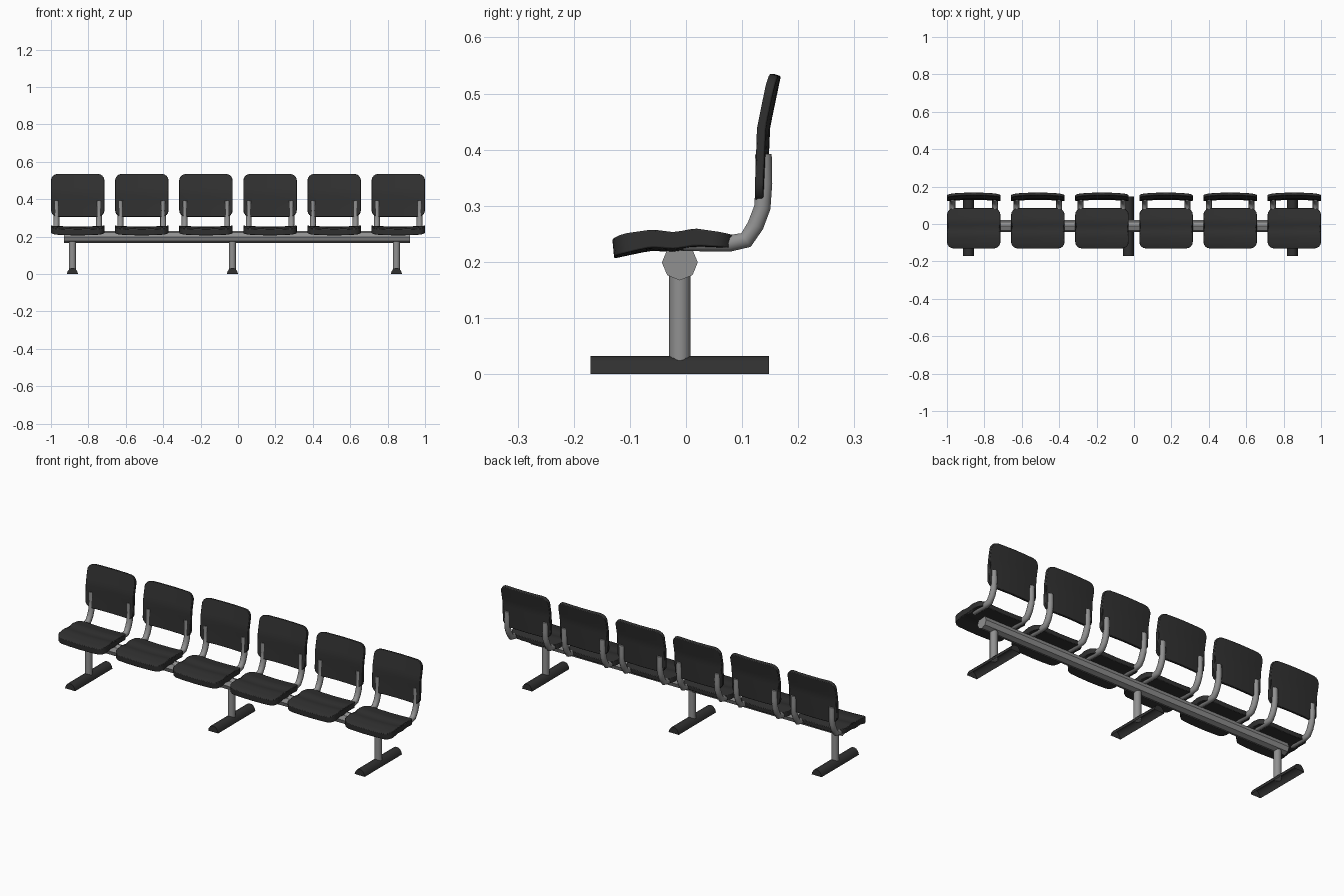
import bpy, bmesh, math
from mathutils import Vector

if "Cube" in bpy.data.objects:
    bpy.data.objects.remove(bpy.data.objects["Cube"])

black = bpy.data.materials.new("black_plastic")
black.diffuse_color = (0.03, 0.03, 0.03, 1)
black.use_nodes = True
black.node_tree.nodes["Principled BSDF"].inputs["Base Color"].default_value = black.diffuse_color
metal = bpy.data.materials.new("grey_metal")
metal.diffuse_color = (0.28, 0.28, 0.28, 1)
metal.use_nodes = True
metal.node_tree.nodes["Principled BSDF"].inputs["Base Color"].default_value = metal.diffuse_color


def finish(name, bm, mat, smooth=True):
    bmesh.ops.recalc_face_normals(bm, faces=bm.faces)
    me = bpy.data.meshes.new(name)
    bm.to_mesh(me)
    bm.free()
    ob = bpy.data.objects.new(name, me)
    bpy.context.collection.objects.link(ob)
    me.materials.append(mat)
    if smooth:
        bpy.ops.object.select_all(action='DESELECT')
        ob.select_set(True)
        bpy.context.view_layer.objects.active = ob
        bpy.ops.object.shade_smooth_by_angle(angle=math.radians(40))
    return ob


def tube(name, path, r, sides):
    # sweep a polygon along a path of points, mitred at the bends
    bm = bmesh.new()
    pts = [Vector(p) for p in path]
    rings = []
    for i, p in enumerate(pts):
        a = (p - pts[max(i - 1, 0)]).normalized()
        b = (pts[min(i + 1, len(pts) - 1)] - p).normalized()
        t = (a + b).normalized()
        u = Vector((1, 0, 0)) if abs(t.x) < 0.9 else Vector((0, 1, 0))
        v = t.cross(u)
        rings.append([bm.verts.new(p + r * (math.cos(k * math.tau / sides) * u
                      + math.sin(k * math.tau / sides) * v)) for k in range(sides)])
    for A, B in zip(rings, rings[1:]):
        for k in range(sides):
            n = (k + 1) % sides
            bm.faces.new((A[k], A[n], B[n], B[k]))
    bm.faces.new(rings[0])
    bm.faces.new(rings[-1])
    return finish(name, bm, metal)


def sample(line, t):
    # point at fraction t of a polyline
    pts = [Vector(p) for p in line]
    lens = [(b - a).length for a, b in zip(pts, pts[1:])]
    d = t * sum(lens)
    for a, b, n in zip(pts, pts[1:], lens):
        if d <= n + 1e-6:
            return a.lerp(b, d / n)
        d -= n
    return pts[-1]


def pad(name, cx, face, rear, hw, bow, length, corner=0.036, n=12):
    # rounded-corner cushion between two side profiles, dished across x
    bm = bmesh.new()
    arc = [math.radians(a) for a in (0, 22, 45, 67, 90)]
    left = [(-hw + corner * (1 - math.cos(a)), corner * (1 - math.sin(a))) for a in arc]
    mid = [(x * hw, 0) for x in (-0.45, 0, 0.45)]
    stations = left + mid + [(-x, i) for x, i in reversed(left)]
    loops = []
    for x, inset in stations:
        e = inset / length
        ts = [e + (1 - 2 * e) * k / n for k in range(n + 1)]
        off = Vector(bow) * (1 - (x / hw) ** 2)
        ring = [sample(face, t) + off for t in ts]
        ring += [sample(rear, t) + off for t in reversed(ts)]
        loops.append([bm.verts.new((cx + x, p.x, p.y)) for p in ring])
    m = len(loops[0])
    for A, B in zip(loops, loops[1:]):
        for k in range(m):
            bm.faces.new((A[k], A[(k + 1) % m], B[(k + 1) % m], B[k]))
    for L in (loops[0], loops[-1]):
        for k in range(n):
            bm.faces.new((L[k], L[k + 1], L[m - 2 - k], L[m - 1 - k]))
    ob = finish(name, bm, black)
    bev = ob.modifiers.new("soft_edge", 'BEVEL')
    bev.width, bev.segments, bev.angle_limit = 0.004, 2, math.radians(50)
    return ob


seat_top = [(-0.131, 0.244), (-0.115, 0.25), (-0.06, 0.258), (-0.02, 0.253), (0.015, 0.26), (0.085, 0.25)]
seat_under = [(-0.128, 0.212), (-0.11, 0.216), (-0.062, 0.226), (-0.02, 0.223), (0.015, 0.229), (0.083, 0.226)]
back_front = [(0.121, 0.307), (0.124, 0.37), (0.126, 0.437), (0.146, 0.536)]
back_rear = [(0.136, 0.305), (0.139, 0.37), (0.142, 0.44), (0.161, 0.531)]
arm = [(-0.005, 0.234), (0.078, 0.233), (0.107, 0.239), (0.124, 0.265), (0.136, 0.297), (0.139, 0.34), (0.138, 0.392)]

# six seats, each with cushion, backrest and two bent tubes
for i in range(6):
    cx = -0.857 + i * 0.3428
    pad(f"seat_{i}", cx, seat_top, seat_under, 0.143, (0, -0.006), 0.217)
    pad(f"backrest_{i}", cx, back_front, back_rear, 0.143, (0.008, 0), 0.232)
    for side in (-1, 1):
        tube(f"back_support_{i}", [(cx + side * 0.114, y, z) for y, z in arm], 0.0155, 10)

# long carrying beam
tube("beam", [(-0.93, -0.011, 0.199), (0.92, -0.011, 0.199)], 0.032, 8)

# posts on domed foot bars, open underneath
for i, x in enumerate((-0.885, -0.03, 0.847)):
    tube(f"post_{i}", [(x, -0.011, 0.022), (x, -0.011, 0.2)], 0.019, 16)
    bm = bmesh.new()
    prof = [(-0.03, 0), (-0.026, 0.014), (-0.016, 0.028), (-0.006, 0.032)]
    prof += [(-a, b) for a, b in reversed(prof)]
    ends = [[bm.verts.new((x + a, y, z)) for a, z in prof] for y in (-0.17, 0.148)]
    for k in range(len(prof) - 1):
        bm.faces.new((ends[0][k], ends[0][k + 1], ends[1][k + 1], ends[1][k]))
    for e in ends:
        bm.faces.new(e)
    finish(f"foot_{i}", bm, black)
